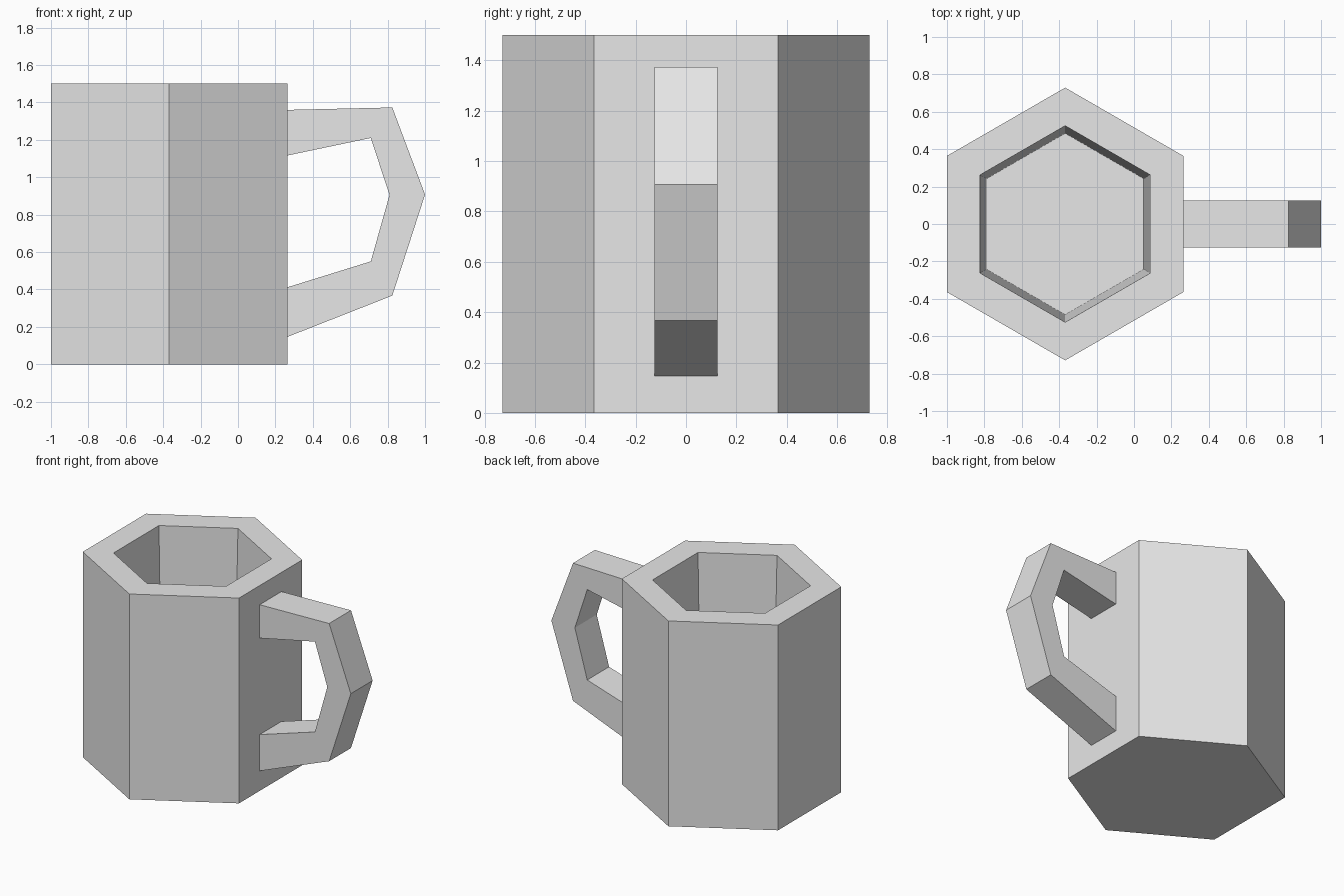
import bpy, bmesh
from math import cos, sin, pi

if "Cube" in bpy.data.objects:
    bpy.data.objects.remove(bpy.data.objects["Cube"], do_unlink=True)

SIDES = 6
CENTRE_X = -0.368

grey = bpy.data.materials.new("plain_grey")
grey.use_nodes = True
grey.diffuse_color = (0.8, 0.8, 0.8, 1)
grey.node_tree.nodes["Principled BSDF"].inputs["Base Color"].default_value = (0.8, 0.8, 0.8, 1)


def finish(bm, name):
    bmesh.ops.recalc_face_normals(bm, faces=bm.faces)
    mesh = bpy.data.meshes.new(name)
    bm.to_mesh(mesh)
    bm.free()
    mesh.materials.append(grey)
    obj = bpy.data.objects.new(name, mesh)
    bpy.context.collection.objects.link(obj)
    return obj


def ring(bm, radius, z):
    angles = [(i + 0.5) * 2 * pi / SIDES for i in range(SIDES)]
    return [bm.verts.new((CENTRE_X + radius * cos(a), radius * sin(a), z)) for a in angles]


def bridge(bm, a, b):
    for i in range(len(a)):
        j = (i + 1) % len(a)
        bm.faces.new((a[i], a[j], b[j], b[i]))


# Hexagonal cup: outer wall, flat rim, tapered hollow and floor
bm = bmesh.new()
profile = [(0.729, 0), (0.729, 1.5), (0.525, 1.5), (0.485, 0.2)]
rings = [ring(bm, r, z) for r, z in profile]
for lower, upper in zip(rings, rings[1:]):
    bridge(bm, lower, upper)
bm.faces.new(rings[0])
bm.faces.new(rings[-1])
finish(bm, "cup_body")

# Angular handle: paired outer and inner outlines, ends sunk into the wall
outer = [(0.22, 1.359), (0.825, 1.373), (1.0, 0.907), (0.825, 0.367), (0.22, 0.129)]
inner = [(0.22, 1.107), (0.71, 1.21), (0.81, 0.905), (0.71, 0.55), (0.22, 0.398)]
HALF = 0.126
bm = bmesh.new()
sections = []
for (ox, oz), (ix, iz) in zip(outer, inner):
    corners = [(ox, -HALF, oz), (ox, HALF, oz), (ix, HALF, iz), (ix, -HALF, iz)]
    sections.append([bm.verts.new(c) for c in corners])
for a, b in zip(sections, sections[1:]):
    bridge(bm, a, b)
bm.faces.new(sections[0])
bm.faces.new(sections[-1])
finish(bm, "handle")
